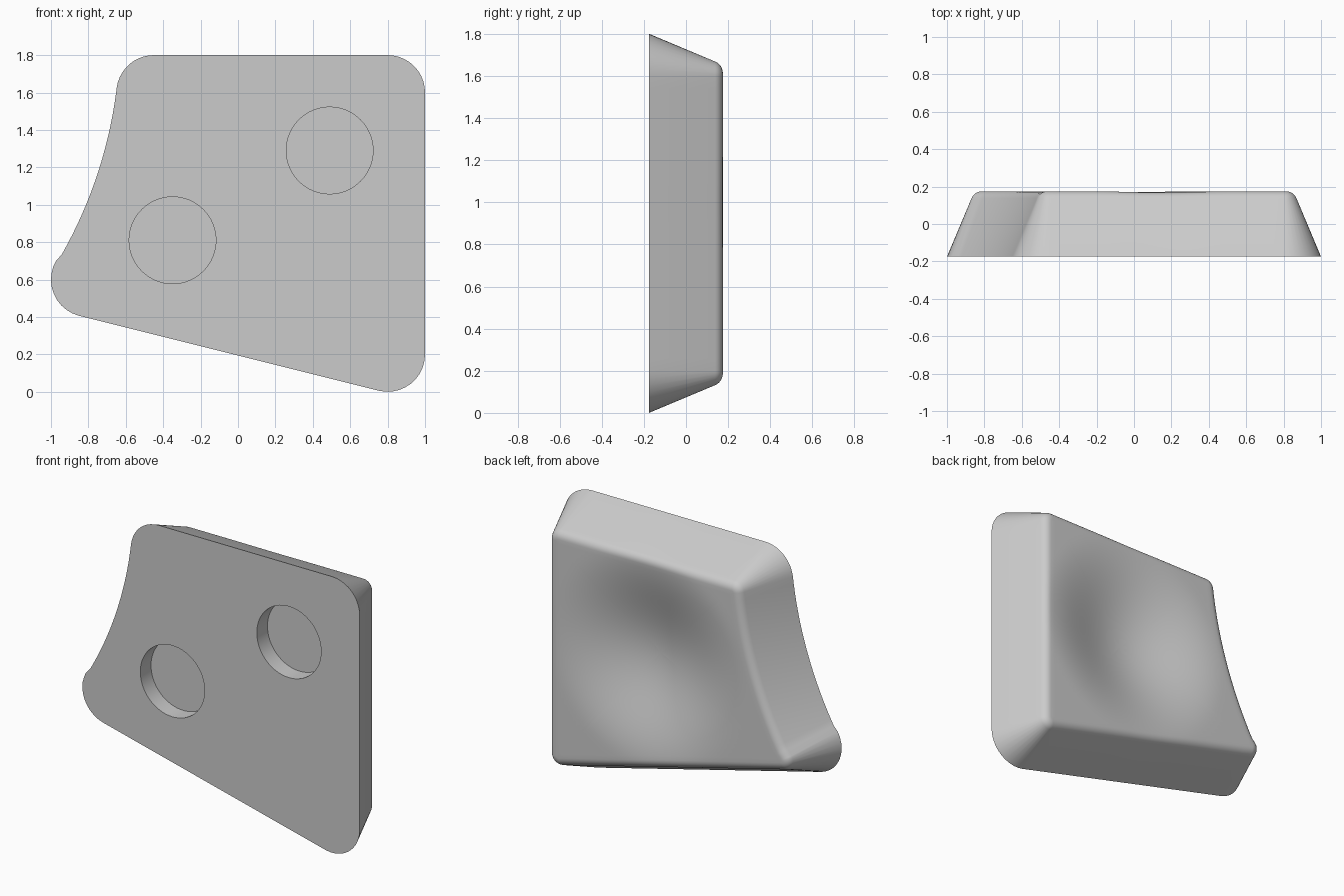
import bpy, bmesh
from math import sin, cos, atan, atan2, pi, radians, hypot
from mathutils import Vector

if "Cube" in bpy.data.objects:
    bpy.data.objects.remove(bpy.data.objects["Cube"], do_unlink=True)

FRONT, BACK = -0.175, 0.175
DRAFT, FILLET, CORNER = 0.42, 0.06, 0.2
DISH, DISH_RADIUS, DISH_DEPTH = Vector((0.15, 1.0)), 0.72, 0.13
POCKETS, POCKET_RADIUS, POCKET_DEPTH = [(-0.35, 0.81), (0.49, 1.29)], 0.232, 0.11

# Rounded corners: centre, start angle, end angle (anticlockwise)
low_right, top_right = Vector((0.8, 0.2)), Vector((0.8, 1.6))
top_left, low_left = Vector((-0.45, 1.6)), Vector((-0.8, 0.6))
hollow_radius = 2.4
hollow = top_left + (hollow_radius + CORNER) * Vector((-cos(radians(7)), sin(radians(7))))
to_top, to_low = top_left - hollow, low_left - hollow
a_top, a_low = atan2(to_top.y, to_top.x), atan2(to_low.y, to_low.x)
slant = -pi / 2 - atan(0.25)
corners = [(low_right, slant, 0), (top_right, 0, pi / 2),
           (top_left, pi / 2, a_top + pi), (low_left, a_low + pi, 2 * pi + slant)]


def arc(centre, radius, start, end, steps):
    return [centre + radius * Vector((cos(a), sin(a)))
            for a in (start + (end - start) * i / steps for i in range(steps + 1))]


def outline(inset):
    """Outer profile moved inward by inset, always with the same point count."""
    arcs = [arc(c, CORNER - inset, s, e, 10) for c, s, e in corners]
    points = []
    for i, part in enumerate(arcs):
        points += part
        nxt = arcs[(i + 1) % 4][0]
        if i == 2:      # hollow left side
            points += arc(hollow, hollow_radius + inset, a_top, a_low, 24)[1:-1]
        else:           # straight sides
            points += [part[-1].lerp(nxt, k / 24) for k in range(1, 24)]
    return points


def dish(p):
    r = min((p - DISH).length / DISH_RADIUS, 1)
    return DISH_DEPTH * (1 + cos(pi * r)) / 2


bm = bmesh.new()


def ring(points, y, dished=False):
    return [bm.verts.new((p.x, y - (dish(p) if dished else 0), p.y)) for p in points]


def bridge(a, b):
    for i in range(len(a)):
        j = (i + 1) % len(a)
        bm.faces.new((a[i], a[j], b[j], b[i]))


# Sloping walls and rounded back rim
rings = [ring(outline(0), FRONT)]
beta = atan(DRAFT)
rim_y = BACK - FILLET
rim_inset = DRAFT * (rim_y + FILLET * sin(beta) - FRONT) + FILLET * cos(beta)
for k in range(7):
    phi = beta + (pi / 2 - beta) * k / 6
    rings.append(ring(outline(rim_inset - FILLET * cos(phi)),
                      rim_y + FILLET * sin(phi), True))

# Dished back face
edge = outline(rim_inset)
for k in range(1, 24):
    rings.append(ring([p.lerp(DISH, k / 24) for p in edge], BACK, True))
for a, b in zip(rings, rings[1:]):
    bridge(a, b)
hub = ring([DISH], BACK, True)[0]
last = rings[-1]
for i in range(len(last)):
    bm.faces.new((last[i], last[(i + 1) % len(last)], hub))

# Round pockets in the flat front
mouths = []
for centre in POCKETS:
    circle = arc(Vector(centre), POCKET_RADIUS, 0, 2 * pi, 64)[:-1]
    mouth, floor = ring(circle, FRONT), ring(circle, FRONT + POCKET_DEPTH)
    bridge(mouth, floor)
    bm.faces.new(floor)
    mouths.append(mouth)

# Flat front face around the pockets
border = []
for loop in [rings[0]] + mouths:
    border += [bm.edges.get((loop[i - 1], loop[i])) for i in range(len(loop))]
bmesh.ops.triangle_fill(bm, edges=border, use_beauty=True, normal=(0, -1, 0))
bmesh.ops.recalc_face_normals(bm, faces=bm.faces)

mesh = bpy.data.meshes.new("climbing_hold_body")
bm.to_mesh(mesh)
bm.free()
body = bpy.data.objects.new("dished_block", mesh)
bpy.context.collection.objects.link(body)

# Plain grey material
grey = bpy.data.materials.new("light grey")
grey.use_nodes = True
colour = (0.6, 0.6, 0.6, 1)
grey.diffuse_color = colour
grey.node_tree.nodes["Principled BSDF"].inputs["Base Color"].default_value = colour
mesh.materials.append(grey)

bpy.ops.object.select_all(action="DESELECT")
body.select_set(True)
bpy.context.view_layer.objects.active = body
bpy.ops.object.shade_smooth_by_angle(angle=radians(30))
